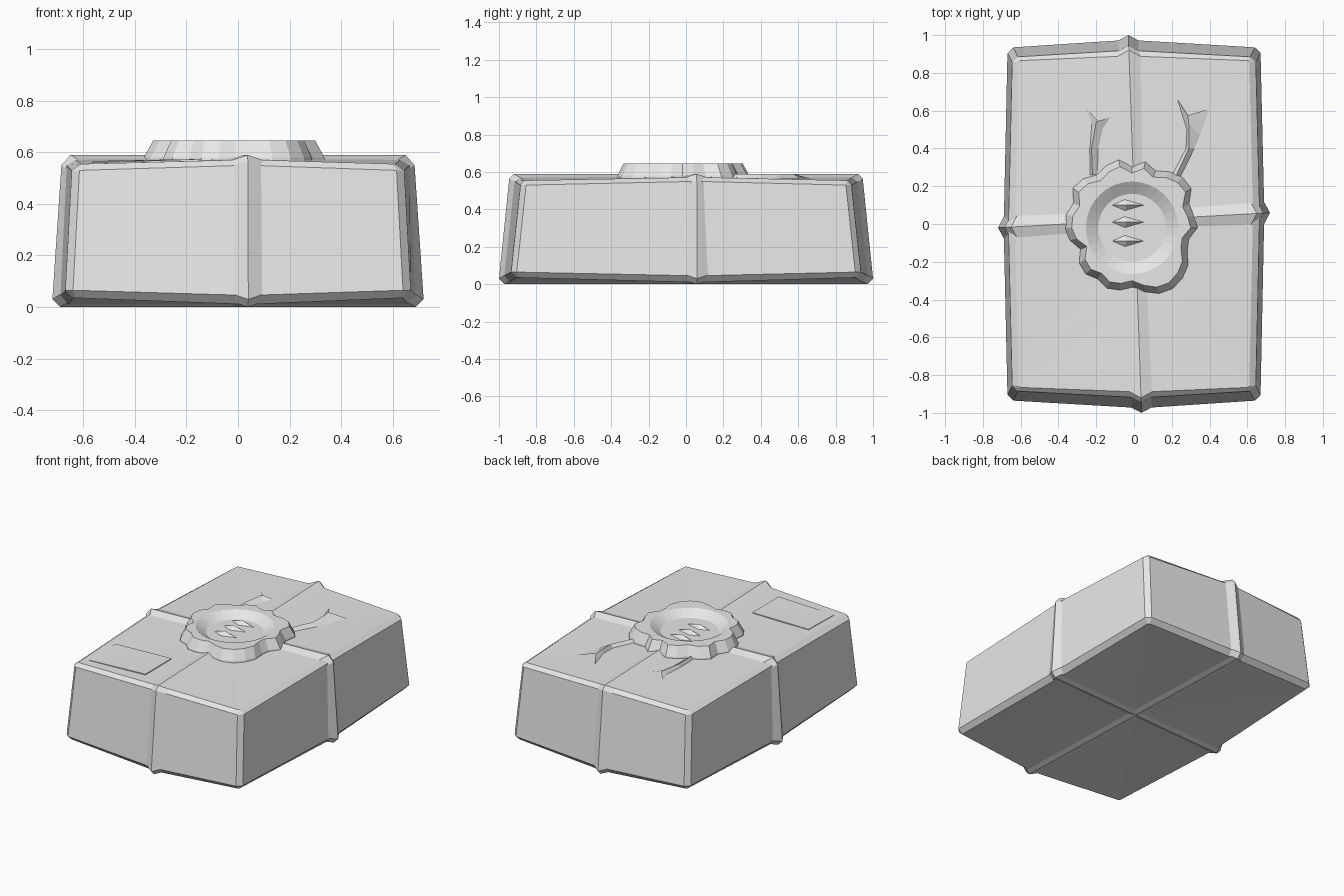
import bpy
import bmesh
from math import cos, sin, tau
from mathutils import Vector

cube = bpy.data.objects.get("Cube")
if cube:
    bpy.data.objects.remove(cube, do_unlink=True)

grey = bpy.data.materials.new("plain grey")
grey.use_nodes = True
colour = (0.8, 0.8, 0.8, 1)
grey.diffuse_color = colour
grey.node_tree.nodes["Principled BSDF"].inputs["Base Color"].default_value = colour


def loft(name, rows, start=None, end=None, closed=True, loop=False):
    """Skin rows of points; start and end are optional cap centres."""
    bm = bmesh.new()
    grid = [[bm.verts.new(p) for p in row] for row in rows]
    n = len(grid[0])
    pairs = list(zip(grid, grid[1:]))
    if loop:
        pairs.append((grid[-1], grid[0]))
    for a, b in pairs:
        for i in range(n if closed else n - 1):
            j = (i + 1) % n
            bm.faces.new((a[i], a[j], b[j], b[i]))
    for centre, row in ((start, grid[0]), (end, grid[-1])):
        if centre is not None:
            c = bm.verts.new(centre)
            for i in range(n):
                bm.faces.new((c, row[i], row[(i + 1) % n]))
    bmesh.ops.recalc_face_normals(bm, faces=bm.faces)
    mesh = bpy.data.meshes.new(name)
    bm.to_mesh(mesh)
    bm.free()
    mesh.materials.append(grey)
    obj = bpy.data.objects.new(name, mesh)
    bpy.context.collection.objects.link(obj)
    return obj


# Parcel body: chamfered corners, sides swelling to the string lines
def ring(hx, hy, z_corner, z_mid, cut, swell):
    a, b = hx - cut, hy - cut
    low = lambda x, y: (x, y, z_corner)
    return [(0.04, -hy - swell, z_mid), low(a, -hy), low(hx, -b),
            (hx + 0.02, 0.06, z_mid), low(hx, b), low(a, hy),
            (-0.03, hy + swell, z_mid), low(-a, hy), low(-hx, b),
            (-hx - 0.02, -0.02, z_mid), low(-hx, -b), low(-a, -hy)]


loft("parcel_body", [
    ring(0.64, 0.905, 0.035, 0.01, 0.01, 0.04),
    ring(0.67, 0.935, 0.065, 0.045, 0.03, 0.04),
    ring(0.645, 0.885, 0.53, 0.55, 0.03, 0.035),
    ring(0.61, 0.865, 0.555, 0.572, 0.006, 0.025)],
    (0, 0.02, 0.01), (0, 0.02, 0.576))


# Strings: three-sided ridges running right round the parcel
def string(name, profile, place):
    path = [(r, z) for r, z in profile] + [(-r, z) for r, z in reversed(profile)]
    rows = []
    for r, z in path:
        inner = r - 0.032 * (1 if r > 0 else -1)
        z_in = z + 0.02 if z < 0.3 else z - 0.02
        rows.append([place(inner, -0.06, z_in), place(r, 0, z), place(inner, 0.06, z_in)])
    loft(name, rows, loop=True)


string("long_string", [(0.97, 0), (1, 0.03), (0.945, 0.565), (0.92, 0.59)],
       lambda r, w, z: (0.005 - 0.035 * r + w, r, z))
string("cross_string", [(0.69, 0), (0.72, 0.03), (0.685, 0.55), (0.65, 0.59)],
       lambda r, w, z: (r, 0.02 + 0.055 * r + w, z))

# Wax seal: uneven lobed rim round a dished centre
lobes = [35, 34, 33, 38, 38, 36, 33, 36, 33, 37, 36, 34, 37, 38, 34, 36,
         36, 34, 30, 34, 35, 33, 35, 34, 32, 35, 38, 39, 38, 36, 32, 31]
centre = Vector((-0.01, -0.02, 0))


def seal_ring(radii, z):
    n = len(radii)
    return [centre + Vector((r * cos(tau * i / n), r * sin(tau * i / n), z))
            for i, r in enumerate(radii)]


outer = [r / 100 for r in lobes]
loft("wax_seal", [
    seal_ring(outer, 0.55),
    seal_ring([r - 0.005 for r in outer], 0.58),
    seal_ring([r - 0.04 for r in outer], 0.645),
    seal_ring([0.245] * 32, 0.645),
    seal_ring([0.18] * 32, 0.605)],
    end=centre + Vector((0, 0, 0.605)))

# Seal ornament: three low petals
for i, y in enumerate((0.1, 0.01, -0.09)):
    base = [(-0.13, y), (-0.05, y - 0.035), (0.07, y), (-0.05, y + 0.035)]
    loft(f"seal_petal_{i + 1}", [[(px, py, 0.6) for px, py in base]],
         end=(-0.04, y, 0.63))


# Ribbon tails: tented strips with forked ends
def tail(name, rows):
    loft(name, [[(x, y, 0.59 if i == 1 else 0.566) for i, (x, y) in enumerate(row)]
                for row in rows], closed=False)


tail("left_ribbon_tail", [
    [(0.2, 0.26), (0.225, 0.26), (0.25, 0.25)],
    [(0.275, 0.4), (0.29, 0.4), (0.32, 0.4)],
    [(0.28, 0.5), (0.29, 0.53), (0.35, 0.47)],
    [(0.23, 0.66), (0.285, 0.575), (0.4, 0.61)]])
tail("right_ribbon_tail", [
    [(-0.235, 0.26), (-0.22, 0.26), (-0.19, 0.26)],
    [(-0.235, 0.4), (-0.225, 0.4), (-0.185, 0.4)],
    [(-0.225, 0.53), (-0.2, 0.54), (-0.16, 0.5)],
    [(-0.26, 0.62), (-0.19, 0.545), (-0.11, 0.57)]])


# Address label: thin plate following the slope of the lid
def lid(x, y, lift):
    slope = min(abs(x) / 0.61, abs(y) / 0.865)
    return (x, y, 0.576 - 0.021 * slope + lift)


corners = [(-0.565, -0.805), (-0.145, -0.8), (-0.145, -0.515), (-0.565, -0.525)]
loft("label", [[lid(x, y, lift) for x, y in corners] for lift in (-0.004, 0.003)],
     end=lid(-0.355, -0.66, 0.004))
